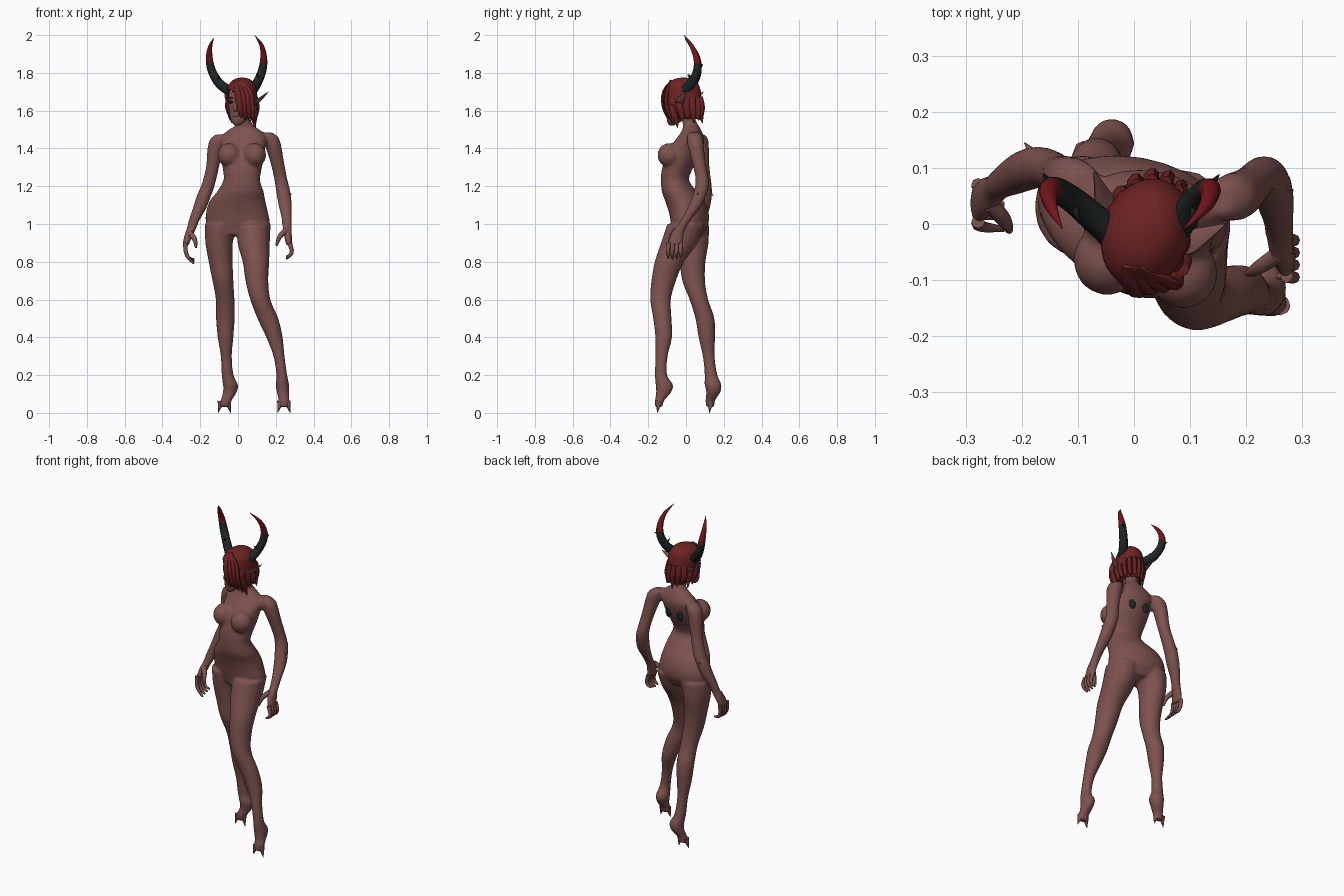
import bpy, bmesh, math
from mathutils import Vector, Matrix


def material(name, rgb):
    m = bpy.data.materials.new(name)
    m.diffuse_color = (*rgb, 1)
    return m


SKIN = material("brown skin", (.205, .085, .077))
HAIR = material("dark red hair", (.15, .017, .016))
BLACK = material("black horn", (.014, .018, .018))
RED = material("red horn tip", (.17, .008, .011))
LIP = material("dark lips", (.09, .02, .02))


def spline(rows, sub):
    """Catmull-Rom through rows of numbers."""
    out = []
    for i in range(len(rows) - 1):
        a, b, c, d = (rows[max(i - 1, 0)], rows[i], rows[i + 1], rows[min(i + 2, len(rows) - 1)])
        for k in range(sub):
            t = k / sub
            out.append([.5 * (2 * q + (r - p) * t + (2 * p - 5 * q + 4 * r - s) * t * t
                              + (3 * q - p - 3 * r + s) * t ** 3) for p, q, r, s in zip(a, b, c, d)])
    return out + [list(rows[-1])]


def finish(bm, name, mats, rule=None):
    bmesh.ops.recalc_face_normals(bm, faces=bm.faces)
    me = bpy.data.meshes.new(name)
    for m in mats:
        me.materials.append(m)
    if rule:
        for f in bm.faces:
            f.material_index = rule(f.calc_center_median())
    bm.to_mesh(me)
    bm.free()
    ob = bpy.data.objects.new(name, me)
    bpy.context.collection.objects.link(ob)
    return ob


def smooth(ob, angle=50):
    bpy.ops.object.select_all(action='DESELECT')
    ob.select_set(True)
    bpy.context.view_layer.objects.active = ob
    bpy.ops.object.shade_smooth_by_angle(angle=math.radians(angle))
    return ob


def tube(name, rows, mats, n=16, yaw=0, path=False, sub=4, rule=None):
    """Loft of elliptical rings (x, y, z, rx, ry); level rings, or square to the path."""
    rows = spline([r if len(r) == 5 else (*r, r[3]) for r in rows], sub)
    P = [Vector(r[:3]) for r in rows]
    bm, rings = bmesh.new(), []
    for i, r in enumerate(rows):
        u, v = Vector((math.cos(yaw), math.sin(yaw), 0)), Vector((-math.sin(yaw), math.cos(yaw), 0))
        if path:
            t = (P[min(i + 1, len(P) - 1)] - P[max(i - 1, 0)]).normalized()
            u = t.cross(Vector((0, 1, 0))).normalized()
            v = t.cross(u)
        rings.append([bm.verts.new(P[i] + u * r[3] * math.cos(a) + v * r[4] * math.sin(a))
                      for a in (2 * math.pi * k / n for k in range(n))])
    for a, b in zip(rings, rings[1:]):
        for k in range(n):
            bm.faces.new((a[k], a[(k + 1) % n], b[(k + 1) % n], b[k]))
    bm.faces.new(rings[0])
    bm.faces.new(rings[-1])
    return smooth(finish(bm, name, mats, rule))


def ball(name, c, size, mat, yaw=0):
    bm = bmesh.new()
    bmesh.ops.create_uvsphere(bm, u_segments=16, v_segments=10, radius=1)
    bm.transform(Matrix.Translation(c) @ Matrix.Rotation(yaw, 4, 'Z') @ Matrix.Diagonal((*size, 1)))
    return smooth(finish(bm, name, [mat]))


def spike(name, a, b, r, mat, n=8):
    return tube(name, [(*a, r), (*b, .001)], [mat], n=n, path=True, sub=1)


TURN = math.radians(-10)

# Torso and neck
parts = [tube("body", [
    (0, .01, .94, .08, .07), (0, .02, 1.0, .165, .095), (-.005, .015, 1.06, .166, .103),
    (-.003, -.005, 1.12, .150, .103), (.012, -.035, 1.17, .125, .092), (.02, -.058, 1.23, .098, .074),
    (.022, -.05, 1.28, .102, .079), (.024, -.025, 1.34, .112, .088), (.027, 0, 1.40, .118, .087),
    (.03, .022, 1.45, .122, .073), (.032, .03, 1.49, .095, .052), (.034, .026, 1.52, .05, .042),
    (.033, .015, 1.55, .035, .037), (.03, .005, 1.61, .034, .036)], [SKIN], n=24, yaw=TURN)]
for x, y in ((.088, -.088), (-.047, -.064)):
    parts.append(ball("chest", (x, y, 1.365), (.062, .064, .064), SKIN))

# Arms down to the palms
parts.append(tube("arm", [
    (.15, .042, 1.485, .03), (.172, .047, 1.46, .042), (.187, .052, 1.41, .043), (.207, .067, 1.33, .037),
    (.226, .085, 1.24, .035), (.238, .08, 1.18, .038), (.25, .05, 1.10, .036), (.258, .005, 1.03, .028),
    (.26, -.02, .99, .026), (.263, -.045, .95, .022, .036), (.272, -.06, .885, .017, .04)], [SKIN]))
parts.append(tube("arm", [
    (-.085, .07, 1.475, .03), (-.105, .075, 1.45, .042), (-.12, .08, 1.40, .042), (-.135, .09, 1.30, .035),
    (-.157, .1, 1.21, .036), (-.18, .1, 1.15, .038), (-.205, .09, 1.08, .036), (-.232, .075, 1.02, .029),
    (-.245, .065, .98, .026), (-.262, .05, .94, .022, .036), (-.278, .035, .885, .017, .038)], [SKIN]))

# Legs, forward one and rear one, standing on tiptoe
parts.append(tube("leg", [
    (.085, 0, 1.0, .088, .10), (.083, -.035, .9, .086, .098), (.095, -.088, .8, .071, .078),
    (.1, -.118, .7, .061, .066), (.118, -.135, .6, .054, .055), (.158, -.125, .5, .056, .049),
    (.193, -.118, .4, .044, .045), (.217, -.13, .3, .030, .033), (.232, -.132, .2, .029, .033),
    (.235, -.115, .15, .036, .047), (.238, -.118, .11, .033, .041), (.243, -.14, .065, .03, .025),
    (.243, -.145, .03, .036, .02)], [SKIN]))
parts.append(tube("leg", [
    (-.09, .03, 1.0, .088, .093), (-.1, .035, .9, .073, .085), (-.092, .035, .8, .064, .069),
    (-.08, .04, .7, .056, .061), (-.068, .068, .6, .050, .050), (-.067, .1, .5, .050, .051),
    (-.066, .11, .4, .042, .044), (-.062, .12, .3, .030, .032), (-.055, .133, .2, .032, .034),
    (-.04, .143, .15, .040, .045), (-.043, .145, .11, .037, .038), (-.063, .128, .065, .03, .026),
    (-.072, .13, .03, .03, .022)], [SKIN]))

# Fuse the limbs and torso into one smooth skin
bpy.ops.object.select_all(action='DESELECT')
for p in parts:
    p.select_set(True)
body = parts[0]
bpy.context.view_layer.objects.active = body
bpy.ops.object.join()
rm = body.modifiers.new("fuse", 'REMESH')
rm.mode, rm.voxel_size = 'VOXEL', .009
sm = body.modifiers.new("soften", 'SMOOTH')
sm.factor, sm.iterations = .5, 5
bpy.ops.object.convert(target='MESH')
body.data.materials.clear()
body.data.materials.append(SKIN)
smooth(body, 80)

# Toe points, two to a foot
for x, y in ((.243, -.145), (-.072, .13)):
    for s in (-1, 1):
        spike("toe", (x + s * .018, y, .06), (x + s * .033, y - .006, 0), .018, SKIN)

# Fingers and thumbs
for i in range(4):
    d = .022 * i
    tube("finger", [(.272, -.093 + d, .90, .012), (.285, -.095 + d, .86, .011),
                    (.277, -.094 + d, .835, .009), (.255, -.093 + d, .815 + .006 * abs(i - 1), .005)],
         [SKIN], n=8, path=True, sub=2)
    tube("finger", [(-.278, .004 + d, .90, .012), (-.277, -.002 + d, .855, .011),
                    (-.262, -.006 + d, .82, .009), (-.232, -.009 + d, .79 + .008 * i, .005)],
         [SKIN], n=8, path=True, sub=2)
tube("thumb", [(.255, -.055, .965, .016), (.222, -.078, .935, .013), (.203, -.088, .885, .006)],
     [SKIN], n=8, path=True)
tube("thumb", [(-.255, .035, .95, .016), (-.23, .005, .92, .013), (-.222, -.012, .875, .006)],
     [SKIN], n=8, path=True)

# Elbow spikes and dark stubs on the back
spike("elbow_spike", (.25, .075, 1.18), (.284, .06, 1.155), .014, SKIN)
spike("elbow_spike", (-.175, .12, 1.17), (-.195, .145, 1.15), .012, SKIN)
for x, y in ((.07, .07), (-.015, .081)):
    ball("back_stub", (x, y, 1.375), (.02, .009, .03), BLACK, TURN)

# Head, built facing forward and then turned
head = [tube("head", [
    (0, -.075, 1.522, .014, .012), (0, -.066, 1.537, .032, .032), (0, -.046, 1.565, .05, .056),
    (0, -.03, 1.60, .06, .073), (0, -.02, 1.64, .066, .082), (0, -.014, 1.68, .068, .085),
    (0, -.01, 1.72, .058, .072), (0, -.01, 1.75, .03, .04)], [SKIN], n=20)]
head.append(tube("nose", [(0, -.095, 1.65, .007), (0, -.106, 1.61, .011), (0, -.098, 1.597, .006)],
                 [SKIN], n=8, path=True))
head.append(ball("lips", (0, -.096, 1.571), (.02, .007, .007), LIP))
for s in (-1, 1):
    head.append(ball("eye", (s * .03, -.093, 1.645), (.016, .006, .008), BLACK, s * .35))
    head.append(ball("brow", (s * .031, -.092, 1.668), (.02, .005, .004), HAIR, s * .35))
    head.append(tube("ear", [(s * .058, -.01, 1.635, .008, .016), (s * .082, .005, 1.65, .009, .024),
                             (s * .105, .03, 1.675, .006, .014), (s * .125, .055, 1.70, .001, .002)],
                     [SKIN], n=10, path=True))

# Hair cap with the face cut open on one side
hair = tube("hair", [
    (0, -.01, 1.775, .01, .012), (0, -.01, 1.766, .04, .052), (0, -.012, 1.74, .066, .084),
    (0, -.014, 1.70, .077, .1), (0, -.013, 1.66, .079, .101), (0, -.008, 1.62, .076, .096),
    (0, .002, 1.58, .066, .084), (0, .02, 1.555, .048, .06)], [HAIR], n=32)
bm = bmesh.new()
bm.from_mesh(hair.data)
gone = []
for f in bm.faces:
    c = f.calc_center_median()
    slant = 1.715 - max(0, c.x + .03) * .5
    if len(f.verts) > 4 and c.z < 1.6 or (c.y < -.035 and c.x < .012 and c.z < slant) \
            or (c.y < -.03 and c.z < 1.585):
        gone.append(f)
bmesh.ops.delete(bm, geom=gone, context='FACES')
bm.to_mesh(hair.data)
bm.free()
shell = hair.modifiers.new("thickness", 'SOLIDIFY')
shell.thickness, shell.offset = .006, -1
head.append(hair)

# Loose locks around the back and sides, and the fringe sweeping over one eye
for k in range(11):
    a = math.radians(-20 + 22 * k)
    c, s, w = math.cos(a), math.sin(a), .012 * (k % 3)
    head.append(tube("hair_lock", [
        (.068 * c, -.01 + .088 * s, 1.67, .012, .02), (.074 * c, -.006 + .095 * s, 1.62, .014, .02),
        (.066 * c, .004 + .085 * s, 1.575, .011, .014), (.07 * c, .01 + .085 * s, 1.535 + w, .001, .002)],
        [HAIR], n=8, path=True, sub=3))
for k in range(4):
    x = .014 + .018 * k
    y = -.112 + .012 * k
    head.append(tube("fringe", [
        (x * .3 - .012, -.075, 1.755, .012, .01), (x, y, 1.70, .017, .011), (x + .012, y, 1.63, .017, .011),
        (x + .012, y + .02, 1.575, .012, .009), (x + .01, y + .035, 1.535 + .008 * (3 - k), .002, .002)],
        [HAIR], n=8, path=True, sub=3))
place = Matrix.Translation((.025, -.005, 0)) @ Matrix.Rotation(math.radians(-22), 4, 'Z')
for ob in head:
    ob.data.transform(place)

# Long lock hanging beside the neck
tube("side_lock", [(.085, -.08, 1.63, .014), (.088, -.065, 1.58, .016), (.085, -.05, 1.545, .012),
                   (.093, -.045, 1.51, .002)], [HAIR], n=8, path=True)

# Horns: black below, red towards the tips, with thorns near the root
horns = ([(-.035, -.02, 1.70, .026), (-.07, .01, 1.72, .026), (-.108, .042, 1.755, .024),
          (-.14, .062, 1.815, .022), (-.152, .058, 1.88, .018), (-.147, .03, 1.94, .011),
          (-.128, -.008, 1.985, .001)],
         [(.07, -.02, 1.70, .026), (.088, .01, 1.725, .026), (.11, .042, 1.765, .024),
          (.13, .06, 1.82, .022), (.136, .056, 1.88, .018), (.125, .028, 1.945, .011),
          (.088, -.01, 2.0, .001)])
for rows in horns:
    tube("horn", rows, [BLACK, RED], n=10, path=True, rule=lambda c: int(c.z > 1.855))
    side = -1 if rows[0][0] < 0 else 1
    for x, y, z, _ in rows[1:4]:
        spike("horn_thorn", (x, y, z), (x + side * .022, y + .028, z + .028), .012, BLACK, 6)
    x, y, z, _ = rows[2]
    spike("horn_thorn", (x, y, z), (x - side * .008, y - .035, z + .03), .012, BLACK, 6)
